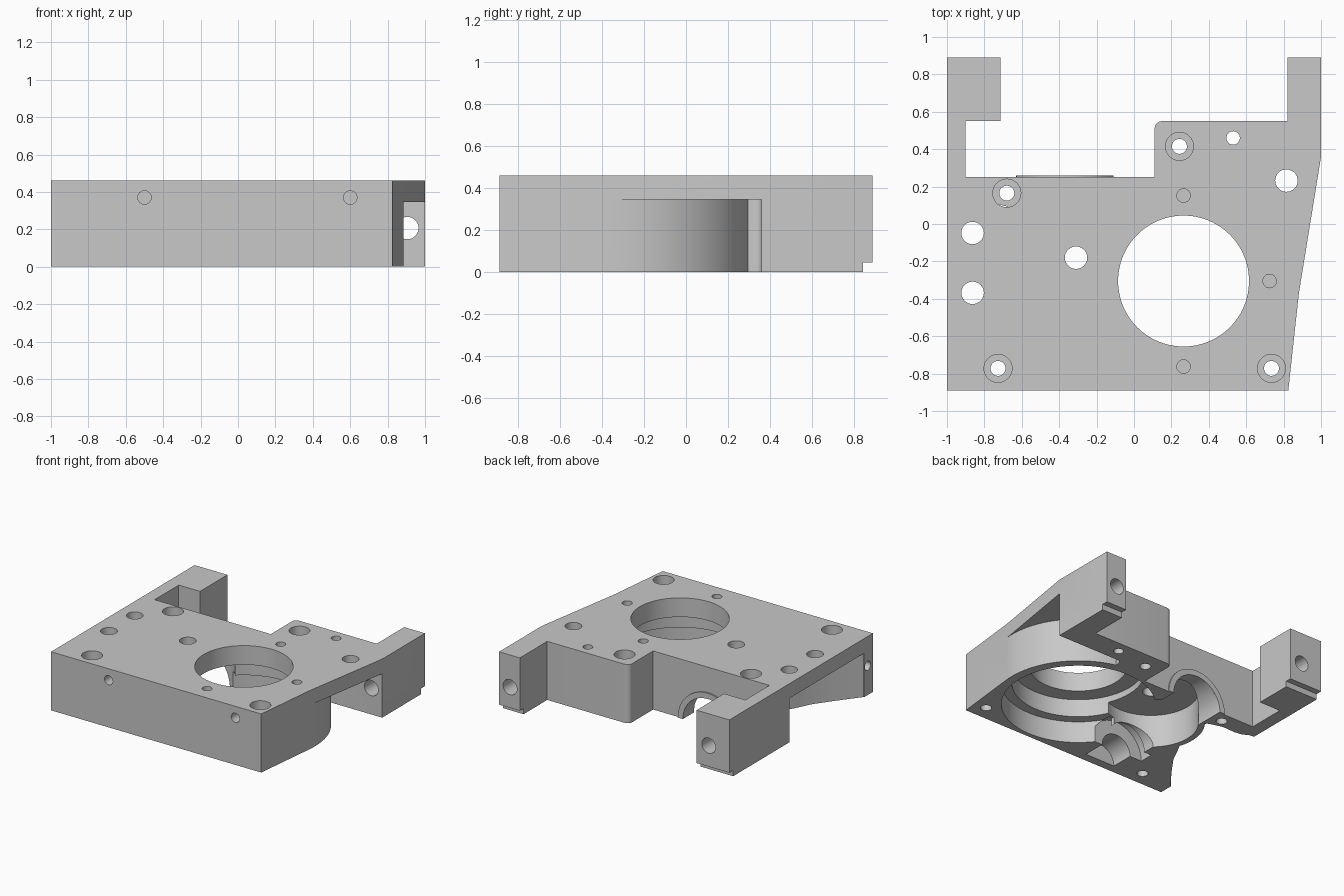
import bpy, bmesh, math
from mathutils import Matrix, Vector

if "Cube" in bpy.data.objects:
    bpy.data.objects.remove(bpy.data.objects["Cube"], do_unlink=True)

grey = bpy.data.materials.new("plain grey")
grey.use_nodes = True
colour = (0.58, 0.58, 0.58, 1)
grey.diffuse_color = colour
grey.node_tree.nodes["Principled BSDF"].inputs["Base Color"].default_value = colour

H = 0.46              # body height
PLATE = 0.345         # underside of the top plate
GX, GY = 0.265, -0.305  # gear bore centre
PX, PY = -0.31, -0.18   # pinion pocket centre
SX = -0.37            # shaft axis


def finish(name, bm):
    bmesh.ops.recalc_face_normals(bm, faces=bm.faces[:])
    mesh = bpy.data.meshes.new(name)
    bm.to_mesh(mesh)
    bm.free()
    mesh.materials.append(grey)
    ob = bpy.data.objects.new(name, mesh)
    bpy.context.collection.objects.link(ob)
    return ob


def prism(name, points, low, high, axis="Z"):
    """Extrude a flat outline along z, or an x-z outline along y."""
    bm = bmesh.new()
    place = (lambda p, h: (p[0], p[1], h)) if axis == "Z" else (lambda p, h: (p[0], h, p[1]))
    face = bm.faces.new([bm.verts.new(place(p, low)) for p in points])
    out = bmesh.ops.extrude_face_region(bm, geom=[face])
    move = Vector((0, 0, high - low)) if axis == "Z" else Vector((0, high - low, 0))
    bmesh.ops.translate(bm, vec=move, verts=[v for v in out["geom"] if isinstance(v, bmesh.types.BMVert)])
    return finish(name, bm)


def arc(cx, cy, r, start, end, steps=12):
    angles = [math.radians(start + (end - start) * i / steps) for i in range(steps + 1)]
    return [(cx + r * math.cos(a), cy + r * math.sin(a)) for a in angles]


def circle(cx, cy, r, sides=32):
    return arc(cx, cy, r, 0, 360, sides)[:-1]


cutters = []


def cut(points, low, high, axis="Z"):
    ob = prism("cutter", points, low, high, axis)
    ob.hide_render = True
    cutters.append(ob)


def rect(x0, y0, x1, y1):
    return [(x0, y0), (x1, y0), (x1, y1), (x0, y1)]


# Right wall runs tangent into the round gear housing
housing = arc(GX, GY, 0.62, -6, 76, 30)
corner = housing[0]

# Main body outline with two rear arms
outline = [(-1, -0.89), (0.825, -0.89), corner, (1, 0.36), (1, 0.89), (0.82, 0.89), (0.82, 0.55)]
outline += arc(0.15, 0.51, 0.04, 90, 180, 6)
outline += [(0.11, 0.25), (-0.9, 0.25), (-0.9, 0.55), (-0.715, 0.55), (-0.715, 0.89), (-1, 0.89)]
body = prism("bracket_body", outline, 0, H)

# Relief under the plate on the right, around the gear housing
relief = housing + arc(0.45, 0.33, 0.03, 180, 90, 5)
cut(relief + [(1.2, 0.36), (1.2, corner[1])], -0.1, PLATE)

# Relief under the plate on the left, around the pinion housing
side = [(-1.1, -0.78), (-0.995, -0.78), (-0.86, -0.605), (-0.76, -0.465), (-0.72, -0.38)]
side += arc(PX, PY, 0.385, 198, 140, 14)
side += [(-0.65, 0.085), (-0.74, 0.11), (-0.85, 0.105), (-0.91, 0.115), (-0.96, 0.14), (-1.1, 0.16)]
cut(side, -0.1, PLATE)

# Stepped gear bore and pinion pocket
for r, low, high in ((0.55, -0.1, 0.17), (0.475, -0.11, 0.31), (0.35, -0.12, 0.6)):
    cut(circle(GX, GY, r, 96), low, high)
cut(circle(PX, PY, 0.34, 72), -0.13, 0.26)

# Rear shaft opening and front bearing seats
for r, low, high in ((0.215, 0, 0.4), (0.235, -0.64, -0.53), (0.17, -0.6, -0.4), (0.13, -0.82, -0.4)):
    cut(circle(SX, 0, r, 48), low, high, "Y")

# Counterbored screw holes
for x, y in ((0.243, 0.415), (-0.68, 0.165), (-0.727, -0.772), (0.735, -0.772)):
    cut(circle(x, y, 0.04), -0.2, 0.7)
    cut(circle(x, y, 0.075), 0.33, 0.65)

# Plain through holes
for x, y, r in ((-0.863, -0.048, 0.06), (-0.863, -0.368, 0.06), (PX, PY, 0.06),
                (0.815, 0.232, 0.06), (0.53, 0.46, 0.036)):
    cut(circle(x, y, r), -0.2, 0.7)

# Blind motor screw holes
for x, y in ((GX, 0.152), (0.725, GY), (GX, -0.762)):
    cut(circle(x, y, 0.036), 0.39, 0.7)

# Front holes, arm holes and arm notches
for x in (-0.5, 0.6):
    cut(circle(x, 0.37, 0.036), -1, -0.75, "Y")
cut(circle(0.905, 0.207, 0.06), 0.2, 1, "Y")
cut(circle(-0.82, 0.21, 0.06), 0.6, 1, "Y")
cut(rect(-1.2, 0.843, 1.2, 1.1), -0.1, 0.045)

# Small hole in the side face of the front leg
hole = prism("cutter", circle(0, 0, 0.036), -0.15, 0.15)
hole.data.transform(Matrix.Translation((-1, -0.825, 0.23)) @ Matrix.Rotation(math.pi / 2, 4, "Y"))
hole.hide_render = True
cutters.append(hole)

# Apply all the cuts
for tool in cutters:
    mod = body.modifiers.new("cut", "BOOLEAN")
    mod.operation = "DIFFERENCE"
    mod.solver = "EXACT"
    mod.object = tool
bpy.context.view_layer.update()
graph = bpy.context.evaluated_depsgraph_get()
result = bpy.data.meshes.new_from_object(body.evaluated_get(graph))
body.modifiers.clear()
body.data = result
for tool in cutters:
    bpy.data.objects.remove(tool, do_unlink=True)

# Raised half-ring around the rear shaft opening
ring = arc(SX, 0, 0.26, 0, 180, 32) + arc(SX, 0, 0.215, 180, 0, 32)
collar = prism("shaft_collar", ring, 0.24, 0.26, "Y")

# Smooth curved walls, keep edges crisp
bpy.ops.object.select_all(action="DESELECT")
for ob in (body, collar):
    ob.select_set(True)
bpy.context.view_layer.objects.active = body
bpy.ops.object.shade_smooth_by_angle(angle=math.radians(30))
